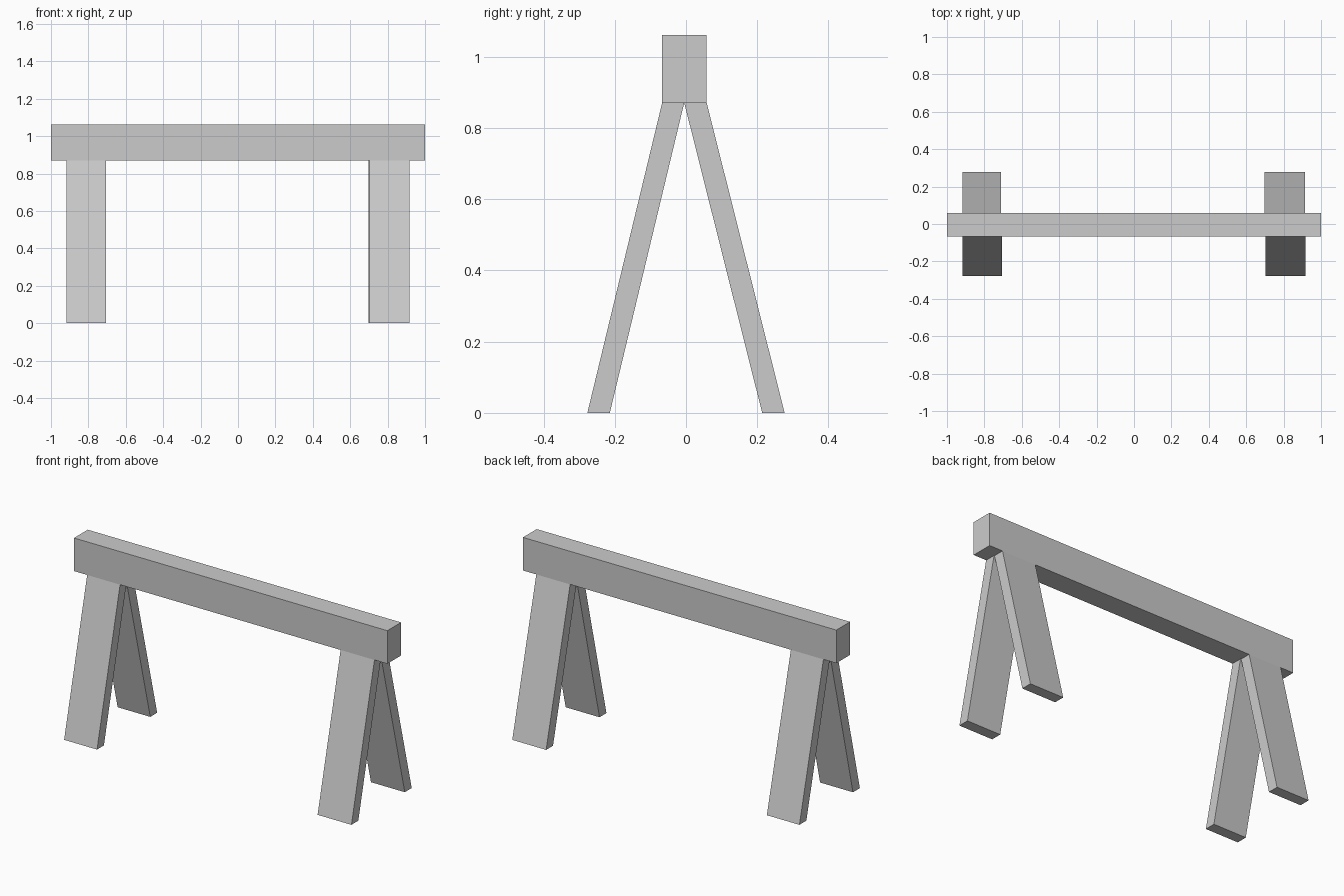
import bpy, bmesh

if "Cube" in bpy.data.objects:
    bpy.data.objects.remove(bpy.data.objects["Cube"])


def prism(name, bottom, top):
    """Hexahedron from two (x0, x1, y0, y1, z) rectangles."""
    bm = bmesh.new()
    rings = []
    for x0, x1, y0, y1, z in (bottom, top):
        rings.append([bm.verts.new((x, y, z))
                      for x, y in ((x0, y0), (x1, y0), (x1, y1), (x0, y1))])
    lo, hi = rings
    bm.faces.new(lo[::-1])
    bm.faces.new(hi)
    for i in range(4):
        j = (i + 1) % 4
        bm.faces.new((lo[i], lo[j], hi[j], hi[i]))
    mesh = bpy.data.meshes.new(name)
    bm.to_mesh(mesh)
    bm.free()
    obj = bpy.data.objects.new(name, mesh)
    bpy.context.collection.objects.link(obj)
    return obj


BEAM_Y0, BEAM_Y1, SPLIT = -0.067, 0.058, -0.005
BEAM_Z, TOP_Z = 0.871, 1.062

# Top beam
prism("beam", (-1, 1, BEAM_Y0, BEAM_Y1, BEAM_Z), (-1, 1, BEAM_Y0, BEAM_Y1, TOP_Z))

# Splayed plank legs, meeting under the beam
for end, front_x, back_x in (("left", (-0.916, -0.706), (-0.918, -0.71)),
                             ("right", (0.702, 0.918), (0.699, 0.915))):
    prism(f"front_{end}_leg", (*front_x, -0.277, -0.214, 0),
          (*front_x, BEAM_Y0, SPLIT, BEAM_Z))
    prism(f"back_{end}_leg", (*back_x, 0.214, 0.277, 0),
          (*back_x, SPLIT, BEAM_Y1, BEAM_Z))
